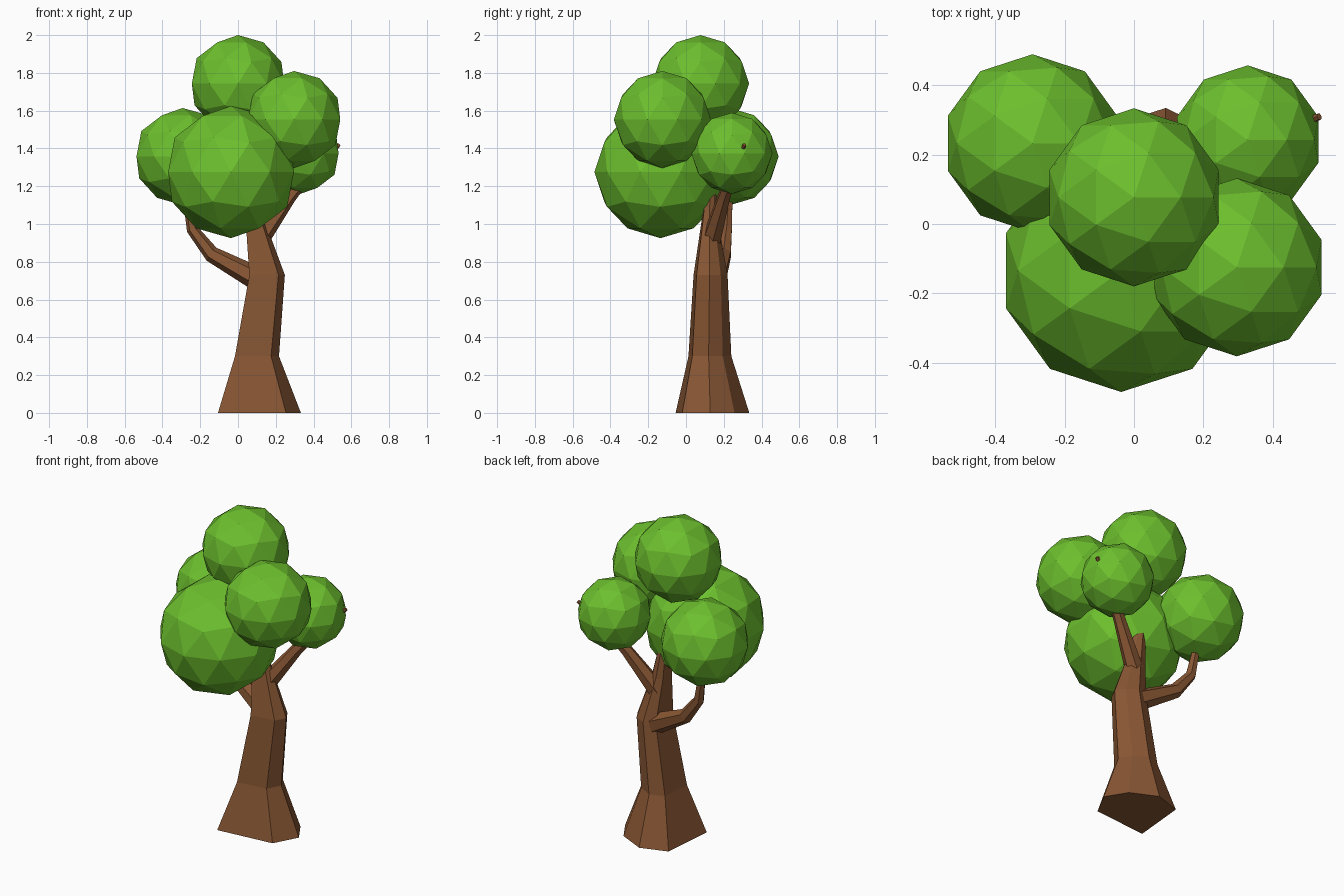
import bpy, bmesh, math
from mathutils import Vector

if "Cube" in bpy.data.objects:
    bpy.data.objects.remove(bpy.data.objects["Cube"])


def material(name, color):
    m = bpy.data.materials.new(name)
    m.diffuse_color = (*color, 1)
    m.use_nodes = True
    m.node_tree.nodes["Principled BSDF"].inputs["Base Color"].default_value = m.diffuse_color
    return m


bark = material("bark", (0.25, 0.095, 0.034))
leaf = material("leaf", (0.15, 0.52, 0.027))


def loft(name, rings):
    """Skin a list of equal-sized point rings and cap both ends."""
    bm = bmesh.new()
    loops = [[bm.verts.new(p) for p in ring] for ring in rings]
    n = len(loops[0])
    for a, b in zip(loops, loops[1:]):
        for i in range(n):
            j = (i + 1) % n
            bm.faces.new((a[i], a[j], b[j], b[i]))
    bm.faces.new(loops[0][::-1])
    bm.faces.new(loops[-1])
    bmesh.ops.recalc_face_normals(bm, faces=bm.faces)
    mesh = bpy.data.meshes.new(name)
    bm.to_mesh(mesh)
    bm.free()
    obj = bpy.data.objects.new(name, mesh)
    mesh.materials.append(bark)
    bpy.context.collection.objects.link(obj)


def branch(name, path, sides=6):
    """Tapered tube through (x, y, z, radius) points."""
    pts = [Vector(p[:3]) for p in path]
    rings = []
    for i, p in enumerate(pts):
        d = (pts[min(i + 1, len(pts) - 1)] - pts[max(i - 1, 0)]).normalized()
        u = d.cross(Vector((0, 1, 0))).normalized()
        v = d.cross(u)
        r = path[i][3]
        rings.append([p + r * (u * math.cos(t) + v * math.sin(t))
                      for t in (2 * math.pi * k / sides for k in range(sides))])
    loft(name, rings)


# Trunk: uneven root outline, refitted to each height (z, x range, y range)
outline = [(0, 0), (0.82, 0.09), (1, 0.47), (0.82, 0.8), (0.45, 1), (0.07, 0.86)]
levels = [(0, -0.106, 0.333, -0.055, 0.335),
          (0.3, -0.016, 0.217, 0.013, 0.24),
          (0.73, 0.06, 0.248, 0.04, 0.22),
          (1.0, 0.042, 0.148, 0.08, 0.172),
          (1.22, 0.03, 0.09, 0.105, 0.155),
          (1.6, -0.02, 0.02, 0.07, 0.11)]
loft("trunk", [[(x0 + u * (x1 - x0), y0 + v * (y1 - y0), z) for u, v in outline]
               for z, x0, x1, y0, y1 in levels])

# Branches
branch("left_branch", [(0.12, 0.15, 0.70, 0.065), (-0.14, 0.20, 0.84, 0.043),
                       (-0.24, 0.215, 0.97, 0.032), (-0.28, 0.23, 1.2, 0.02)])
branch("right_branch", [(0.10, 0.13, 0.90, 0.055), (0.27, 0.20, 1.14, 0.036),
                        (0.36, 0.24, 1.25, 0.028), (0.535, 0.31, 1.42, 0.01)])

# Foliage balls
for name, pos, r in [("foliage_top", (0, 0.077, 1.743), 0.257),
                     ("foliage_front", (-0.037, -0.135, 1.275), 0.35),
                     ("foliage_front_right", (0.297, -0.125, 1.553), 0.257),
                     ("foliage_back_left", (-0.293, 0.233, 1.357), 0.257),
                     ("foliage_back_right", (0.328, 0.243, 1.374), 0.215)]:
    bpy.ops.mesh.primitive_ico_sphere_add(subdivisions=2, radius=r, location=pos)
    bpy.context.object.name = name
    bpy.context.object.data.materials.append(leaf)
